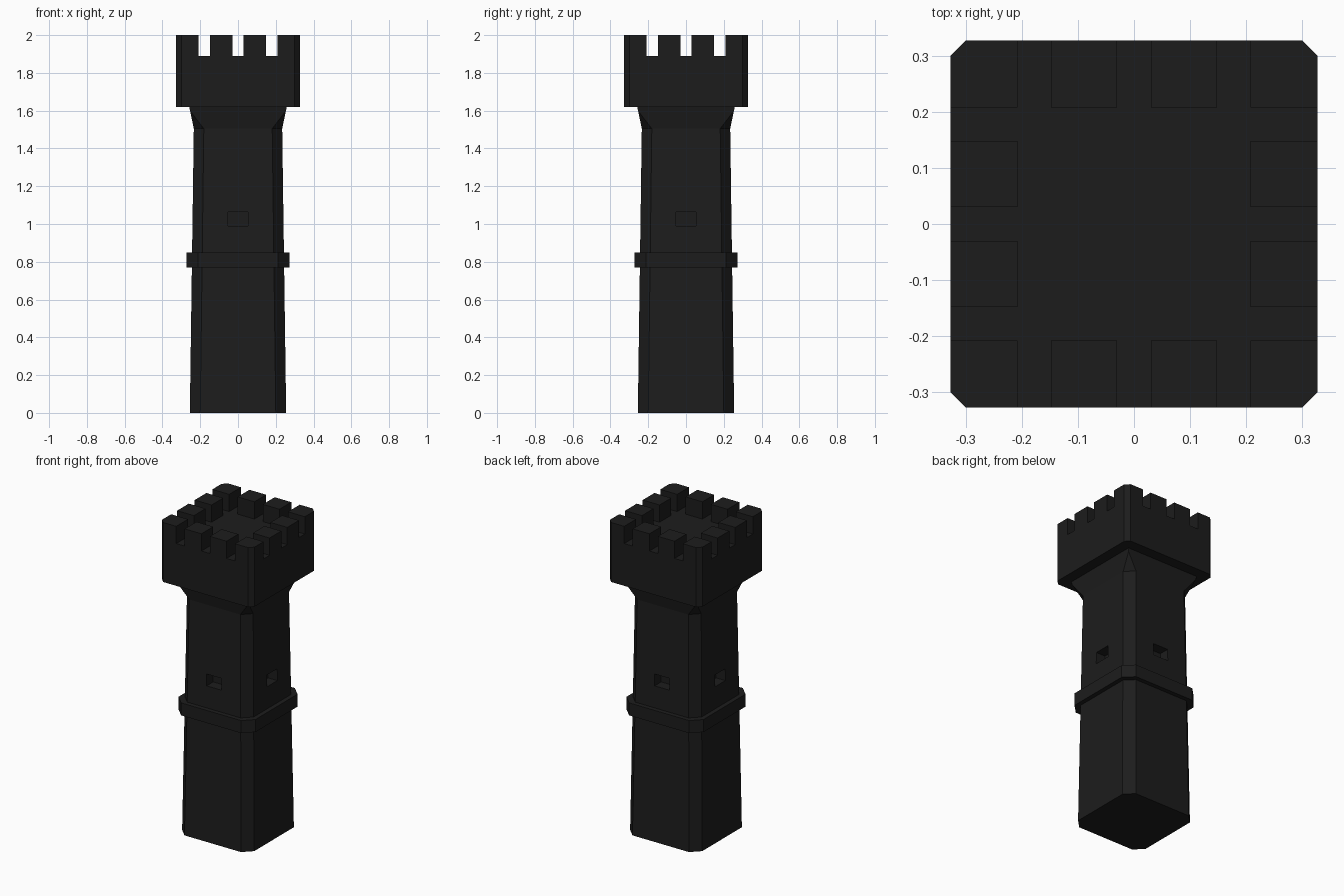
import bpy, bmesh

if "Cube" in bpy.data.objects:
    bpy.data.objects.remove(bpy.data.objects["Cube"])

stone = bpy.data.materials.new("dark_stone")
stone.diffuse_color = (0.012, 0.012, 0.012, 1)
stone.use_nodes = True
stone.node_tree.nodes["Principled BSDF"].inputs["Base Color"].default_value = stone.diffuse_color


def loft(name, rings):
    """Chamfered-square rings (z, half width, chamfer) joined into a solid."""
    bm = bmesh.new()
    loops = []
    for z, h, c in rings:
        k = h - c
        pts = [(k, -h), (h, -k), (h, k), (k, h), (-k, h), (-h, k), (-h, -k), (-k, -h)]
        loops.append([bm.verts.new((x, y, z)) for x, y in pts])
    for a, b in zip(loops, loops[1:]):
        for i in range(8):
            j = (i + 1) % 8
            bm.faces.new((a[i], a[j], b[j], b[i]))
    bm.faces.new(loops[0][::-1])
    bm.faces.new(loops[-1])
    bmesh.ops.remove_doubles(bm, verts=bm.verts[:], dist=1e-5)
    bmesh.ops.recalc_face_normals(bm, faces=bm.faces[:])
    mesh = bpy.data.meshes.new(name)
    bm.to_mesh(mesh)
    bm.free()
    mesh.materials.append(stone)
    ob = bpy.data.objects.new(name, mesh)
    bpy.context.collection.objects.link(ob)
    return ob


def cut(ob, center, size):
    """Subtract a box from an object."""
    bpy.ops.mesh.primitive_cube_add(size=1, location=center)
    box = bpy.context.object
    box.name = "cutter"
    box.scale = size
    box.hide_render = True
    bpy.context.view_layer.update()
    mod = ob.modifiers.new("cut", 'BOOLEAN')
    mod.operation = 'DIFFERENCE'
    mod.solver = 'EXACT'
    mod.object = box
    bpy.context.view_layer.objects.active = ob
    bpy.ops.object.modifier_apply(modifier=mod.name)
    bpy.data.objects.remove(box)


# Tapered shaft whose chamfers run out into square corners at the flare
shaft = loft("tower_shaft", [(0, 0.255, 0.055), (1.505, 0.234, 0.053),
                             (1.60, 0.254, 0.0), (1.625, 0.259, 0.0)])

# Window recesses on all four sides
for s in (-1, 1):
    cut(shaft, (0, s * 0.24, 1.027), (0.106, 0.13, 0.075))
    cut(shaft, (s * 0.24, 0, 1.027), (0.13, 0.106, 0.075))

# String course around the shaft
loft("string_course", [(0.77, 0.272, 0.06), (0.85, 0.272, 0.06)])

# Overhanging parapet, hollowed to its floor and notched into merlons
parapet = loft("parapet", [(1.62, 0.327, 0.027), (2.0, 0.327, 0.027)])
cut(parapet, (0, 0, 1.99), (0.416, 0.416, 0.2))
for p in (-0.178, 0, 0.178):
    cut(parapet, (p, 0, 1.99), (0.06, 1, 0.2))
    cut(parapet, (0, p, 1.99), (1, 0.06, 0.2))
